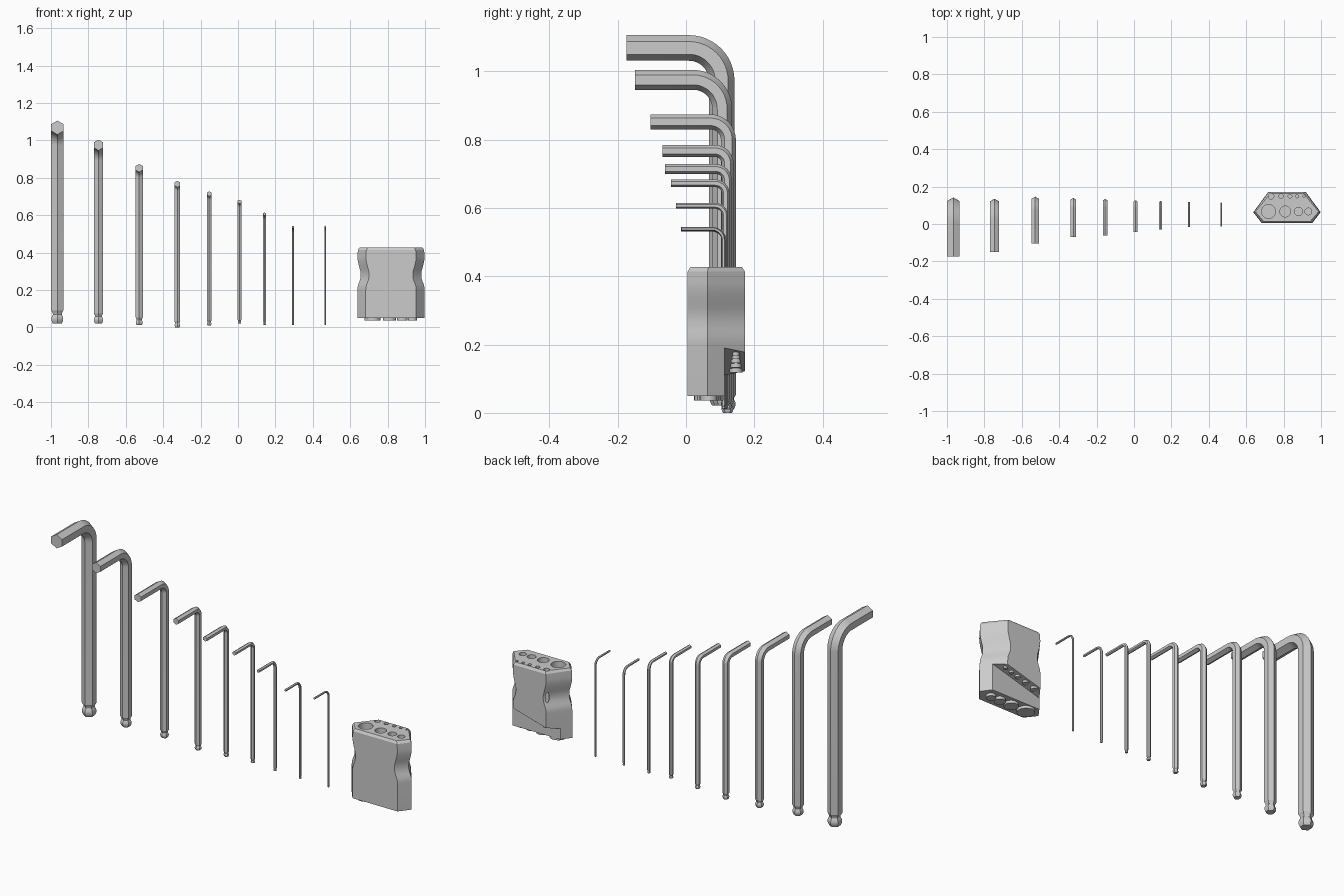
import bpy, bmesh
from math import sin, cos, pi, radians
from mathutils import Vector

if "Cube" in bpy.data.objects:
    bpy.data.objects.remove(bpy.data.objects["Cube"])


def finish(bm, name, angle=25):
    bmesh.ops.recalc_face_normals(bm, faces=bm.faces)
    me = bpy.data.meshes.new(name)
    bm.to_mesh(me)
    bm.free()
    ob = bpy.data.objects.new(name, me)
    bpy.context.collection.objects.link(ob)
    bpy.ops.object.select_all(action='DESELECT')
    bpy.context.view_layer.objects.active = ob
    ob.select_set(True)
    bpy.ops.object.shade_smooth_by_angle(angle=radians(angle))
    return ob


def loft(bm, rings):
    rows = [[bm.verts.new(p) for p in r] for r in rings]
    n = len(rows[0])
    for a, b in zip(rows, rows[1:]):
        for i in range(n):
            j = (i + 1) % n
            bm.faces.new((a[i], a[j], b[j], b[i]))
    bm.faces.new(rows[0][::-1])
    bm.faces.new(rows[-1])


def cylinder(bm, x, y, r, z0, z1, n=32):
    loft(bm, [[(x + r * cos(2 * pi * i / n), y + r * sin(2 * pi * i / n), z)
               for i in range(n)] for z in (z0, z1)])


# Hex keys: ball tip, long shaft, bend, short arm
def hex_key(name, x, d, top, bottom, front, back, bend):
    yc, zc = back - d / 2, top - d / 2

    def ring(y, z, t, scale=1.0):
        normal = Vector((0, cos(t), sin(t)))
        side = Vector((1, 0, 0))
        return [Vector((x, y, z)) + d / 2 * scale *
                (cos(k * pi / 3) * normal + sin(k * pi / 3) * side) for k in range(6)]

    tip = [(0, .76), (.12, .88), (.25, .97), (.38, .97), (.52, .86),
           (.62, .74), (.72, .76), (.92, 1)]
    rings = [ring(yc, bottom + h * d, 0, s) for h, s in tip]
    steps = 12
    for i in range(steps + 1):
        t = pi / 2 * i / steps
        rings.append(ring(yc - bend + bend * cos(t), zc - bend + bend * sin(t), t))
    rings.append(ring(front, zc, pi / 2))
    bm = bmesh.new()
    loft(bm, rings)
    finish(bm, name)


# x, corner width, top, bottom, front y, back y, bend radius
keys = [
    (-.966, .075, 1.106, .022, -.174, .142, .096),
    (-.746, .058, 1.004, .022, -.149, .135, .085),
    (-.528, .044, .874, .012, -.104, .146, .052),
    (-.324, .035, .784, .000, -.069, .139, .036),
    (-.154, .028, .728, .010, -.061, .134, .033),
    (.008, .022, .683, .020, -.044, .127, .030),
    (.142, .017, .615, .012, -.030, .123, .030),
    (.294, .0135, .544, .012, -.015, .119, .035),
    (.466, .011, .544, .012, -.013, .115, .033),
]
for i, k in enumerate(keys):
    hex_key(f"hex_key_{i + 1}", *k)

# Holder body: six-sided block with finger waist and chamfered rim
CX = .818
outline = [(-.135, .005), (.135, .005), (.18, .063), (.10, .172), (-.10, .172), (-.18, .063)]


def body_ring(z, indent, inset=0):
    out = []
    for px, py in outline:
        sx = 1 if px > 0 else -1
        y = .09 + (py - .09) * (1 - inset / .083)
        out.append((CX + px - sx * (indent + inset), y, z))
    return out


bm = bmesh.new()
waist = [(.215, .001), (.23, .005), (.245, .011), (.26, .016), (.275, .018), (.29, .018),
         (.305, .0155), (.32, .011), (.335, .007), (.35, .0035), (.365, .001)]
rings = [body_ring(.05, 0), body_ring(.20, 0)]
rings += [body_ring(z, d) for z, d in waist]
rings += [body_ring(.38, 0.0005), body_ring(.414, .003), body_ring(.427, .003, .008)]
loft(bm, rings)
holder = finish(bm, "holder")

# Cutter: key sockets plus the sloped recess at the lower back
front_row = [(.719, .037), (.809, .029), (.879, .022), (.932, .018)]
back_row = [(.733, .015), (.786, .012), (.834, .010), (.872, .008), (.909, .006)]
slope = .08 / .286


def slope_z(x):
    return .15 + (x - CX) * slope


bm = bmesh.new()
for x, r in front_row:
    cylinder(bm, x, .067, r, .07, .5)
for x, r in back_row:
    cylinder(bm, x, .148, r, .225, .5)
a, b = CX - .22, CX + .22
loft(bm, [[(a, y, -.02), (b, y, -.02), (b, y, slope_z(b)), (a, y, slope_z(a))]
          for y in (.113, .25)])
cutter = finish(bm, "holder_cutter")
cutter.hide_render = True
mod = holder.modifiers.new("sockets", 'BOOLEAN')
mod.operation = 'DIFFERENCE'
mod.solver = 'EXACT'
mod.object = cutter
bpy.context.view_layer.objects.active = holder
bpy.ops.object.modifier_apply(modifier=mod.name)
bpy.data.objects.remove(cutter, do_unlink=True)
bpy.context.view_layer.objects.active = holder
holder.select_set(True)
bpy.ops.object.shade_smooth_by_angle(angle=radians(25))

# Round collars under each socket
bm = bmesh.new()
for x, r in front_row:
    cylinder(bm, x, .067, r + .006, .036, .056)
for x, r in back_row:
    cylinder(bm, x, .146, r + .004, slope_z(x) - .008, slope_z(x) + .012, 20)
finish(bm, "socket_collars")
